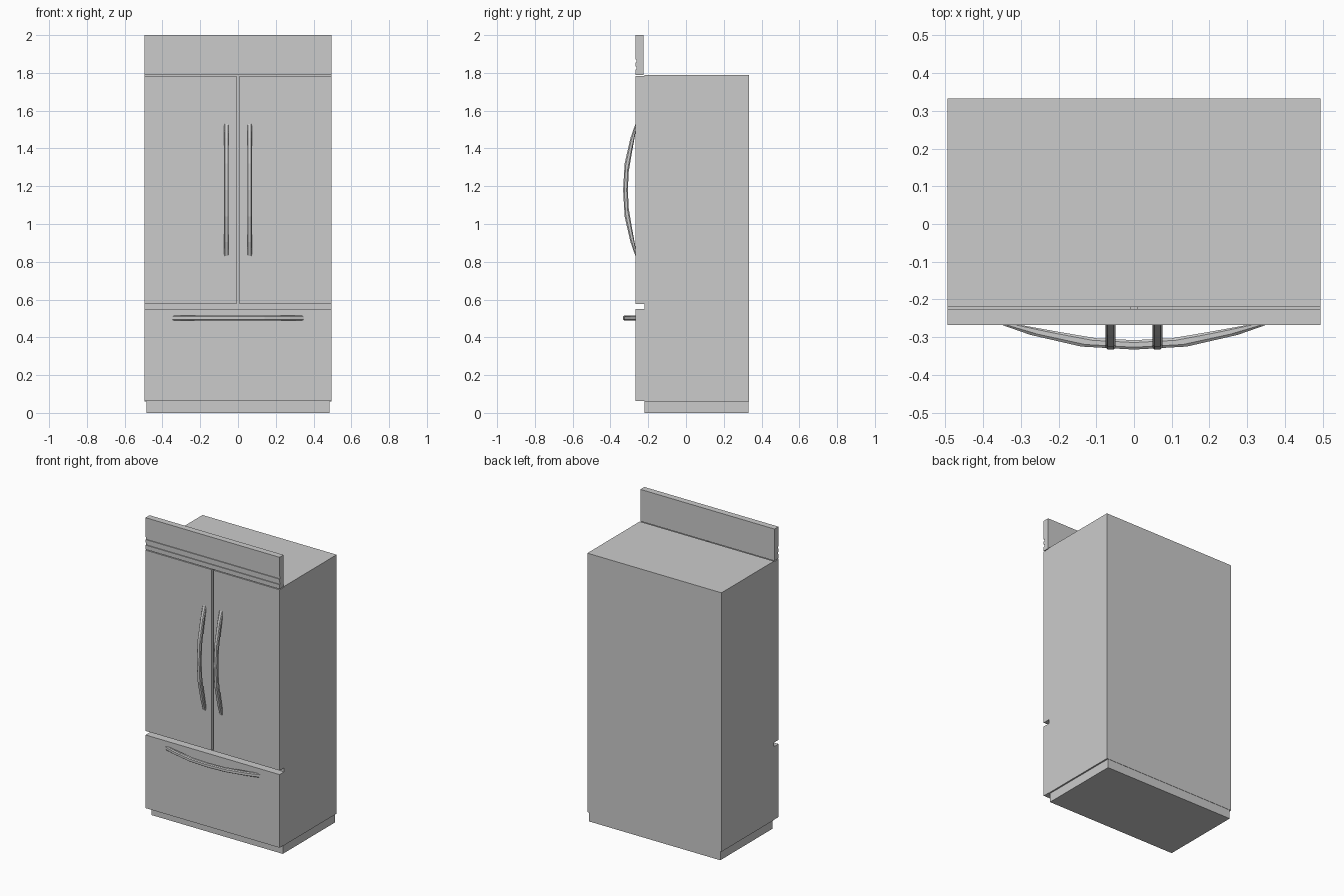
import bpy, bmesh
from mathutils import Matrix

if "Cube" in bpy.data.objects:
    bpy.data.objects.remove(bpy.data.objects["Cube"])


def finish(name, bm, matrix=Matrix()):
    bmesh.ops.recalc_face_normals(bm, faces=bm.faces)
    mesh = bpy.data.meshes.new(name)
    bm.to_mesh(mesh)
    bm.free()
    ob = bpy.data.objects.new(name, mesh)
    bpy.context.collection.objects.link(ob)
    ob.matrix_world = matrix
    return ob


def loft(name, rings, matrix=Matrix()):
    """Skin a list of equal-length point rings and cap both ends."""
    bm = bmesh.new()
    loops = [[bm.verts.new(p) for p in ring] for ring in rings]
    for a, b in zip(loops, loops[1:]):
        for i in range(len(a)):
            j = (i + 1) % len(a)
            bm.faces.new((a[i], a[j], b[j], b[i]))
    bm.faces.new(loops[0])
    bm.faces.new(loops[-1])
    return finish(name, bm, matrix)


def box(name, x, y, z):
    """Box from (min, max) ranges."""
    rings = [[(x[0], y[0], h), (x[1], y[0], h), (x[1], y[1], h), (x[0], y[1], h)] for h in z]
    return loft(name, rings)


W = 0.495
FRONT, BODY, BACK = -0.268, -0.22, 0.333

# Cabinet and recessed plinth
box("cabinet", (-W, W), (BODY, BACK), (0.06, 1.788))
box("plinth", (-W + 0.01, W - 0.01), (BODY, BACK - 0.002), (0, 0.06))

# Two upper doors and the freezer drawer
box("left_door", (-W, -0.008), (FRONT, BODY), (0.577, 1.783))
box("right_door", (0.008, W), (FRONT, BODY), (0.577, 1.783))
box("freezer_drawer", (-W, W), (FRONT, BODY), (0.062, 0.55))

# Header panel: side profile with two vent grooves, extruded across the width
profile = [(BODY - 0.006, 1.788), (FRONT, 1.788)]
for low, high in ((1.817, 1.833), (1.854, 1.870)):
    profile += [(FRONT, low), (FRONT + 0.006, low), (FRONT + 0.006, high), (FRONT, high)]
profile += [(FRONT, 2.0), (BODY - 0.006, 2.0)]
loft("header_panel", [[(x, y, z) for y, z in profile] for x in (-W, W)])

# Bowed handles: stations of outer and inner arc (distance along, y)
OUTER = [(0.352, -0.267), (0.275, -0.294), (0.14, -0.325), (0, -0.333)]
INNER = [(0.305, -0.267), (0.20, -0.286), (0.10, -0.303), (0, -0.308)]


def handle(name, matrix):
    half = [(o, i) for o, i in zip(OUTER, INNER)]
    mirrored = [((-o[0], o[1]), (-i[0], i[1])) for o, i in half[-2::-1]]
    rings = []
    for (oz, oy), (iz, iy) in half + mirrored:
        ring = []
        # chamfered cross-section: (half width, fraction from outer to inner)
        for w, f in ((-0.008, 0), (0.008, 0), (0.013, 0.25), (0.013, 0.75),
                     (0.008, 1), (-0.008, 1), (-0.013, 0.75), (-0.013, 0.25)):
            ring.append((w, oy + (iy - oy) * f, oz + (iz - oz) * f))
        rings.append(ring)
    loft(name, rings, matrix)


handle("left_door_handle", Matrix.Translation((-0.062, 0, 1.18)))
handle("right_door_handle", Matrix.Translation((0.062, 0, 1.18)))
handle("drawer_handle", Matrix.Translation((0, 0, 0.502)) @ Matrix.Rotation(1.5707963, 4, 'Y'))
